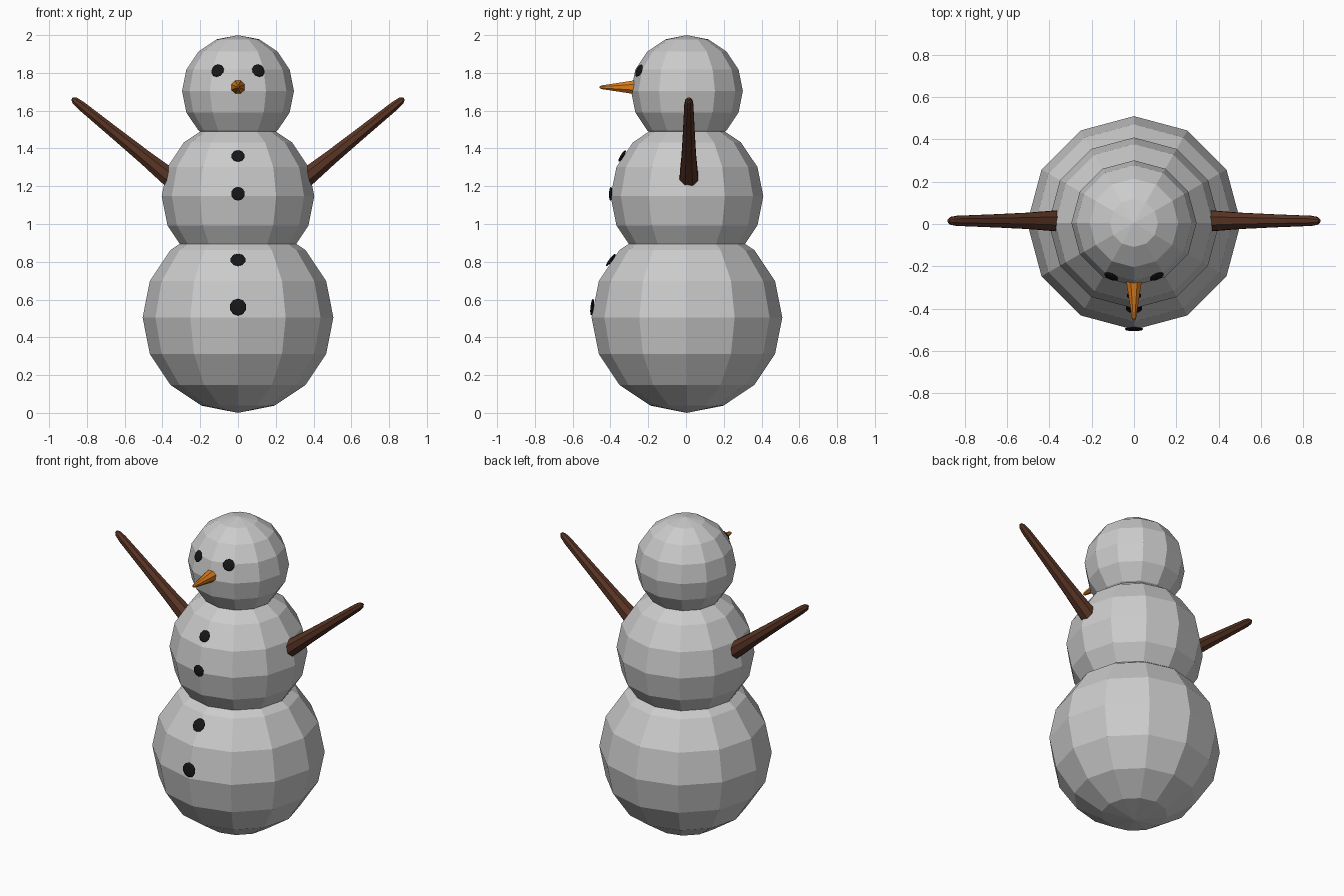
import bpy, bmesh, math
from mathutils import Vector, Matrix

if "Cube" in bpy.data.objects:
    bpy.data.objects.remove(bpy.data.objects["Cube"])

CY = 0.005  # depth of the body axis


def material(name, rgb):
    m = bpy.data.materials.new(name)
    m.diffuse_color = (*rgb, 1)
    m.use_nodes = True
    m.node_tree.nodes["Principled BSDF"].inputs["Base Color"].default_value = m.diffuse_color
    return m


coal = material("coal", (0.008, 0.008, 0.008))
wood = material("wood", (0.10, 0.035, 0.018))
orange = material("orange", (0.70, 0.20, 0.01))


def finish(name, bm, mat=None):
    bmesh.ops.recalc_face_normals(bm, faces=bm.faces[:])
    me = bpy.data.meshes.new(name)
    bm.to_mesh(me)
    bm.free()
    if mat:
        me.materials.append(mat)
    ob = bpy.data.objects.new(name, me)
    bpy.context.collection.objects.link(ob)
    return ob


def ball(name, z, r):
    bm = bmesh.new()
    bmesh.ops.create_uvsphere(bm, u_segments=12, v_segments=8, radius=r,
                              matrix=Matrix.Translation((0, CY, z)))
    return finish(name, bm)


def pebble(name, centre_z, ball_r, x, z, size):
    """Flattened disc lying on the front of a ball."""
    dz = z - centre_z
    n = Vector((x, -math.sqrt(ball_r**2 - x * x - dz * dz), dz))
    rot = n.to_track_quat('Z', 'Y').to_matrix().to_4x4()
    place = Matrix.Translation(n + Vector((0, CY, centre_z)))
    bm = bmesh.new()
    bmesh.ops.create_uvsphere(bm, u_segments=10, v_segments=6, radius=1,
                              matrix=place @ rot @ Matrix.Diagonal((size, size, 0.009, 1)))
    return finish(name, bm, coal)


def taper(name, start, direction, profile, mat, sides=8):
    """Tapered rod: profile is (distance, radius) along direction."""
    d = Vector(direction).normalized()
    rot = d.to_track_quat('Z', 'Y').to_matrix()
    bm = bmesh.new()
    rings = []
    for s, r in profile:
        rings.append([bm.verts.new(Vector(start) + rot @ Vector(
            (r * math.cos(math.tau * (i + 0.5) / sides),
             r * math.sin(math.tau * (i + 0.5) / sides), s))) for i in range(sides)])
    for a, b in zip(rings, rings[1:]):
        for i in range(sides):
            j = (i + 1) % sides
            bm.faces.new((a[i], a[j], b[j], b[i]))
    bm.faces.new(rings[0])
    bm.faces.new(rings[-1])
    return finish(name, bm, mat)


# Three stacked snowballs
LOW, MID, HEAD = (0.505, 0.505), (1.147, 0.404), (1.704, 0.296)
ball("bottom_ball", *LOW)
ball("middle_ball", *MID)
ball("head_ball", *HEAD)

# Buttons
for i, (b, z, size) in enumerate([(LOW, 0.56, 0.045), (LOW, 0.81, 0.041),
                                  (MID, 1.16, 0.037), (MID, 1.36, 0.036)]):
    pebble(f"button_{i + 1}", *b, 0, z, size)

# Eyes and stick arms, mirrored left and right
for side, sx in (("left", -1), ("right", 1)):
    pebble(f"{side}_eye", *HEAD, sx * 0.108, 1.812, 0.036)
    taper(f"{side}_arm", (sx * 0.375, 0.015, 1.257), (sx * 0.774, 0, 0.628),
          [(-0.10, 0.055), (0.0, 0.052), (0.15, 0.042), (0.35, 0.034),
           (0.59, 0.026), (0.63, 0.020), (0.648, 0.008)], wood)

# Carrot nose
taper("nose", (0, -0.20, 1.724), (0, -1, 0),
      [(0, 0.045), (0.08, 0.038), (0.17, 0.023), (0.245, 0.011), (0.257, 0.004)], orange)
